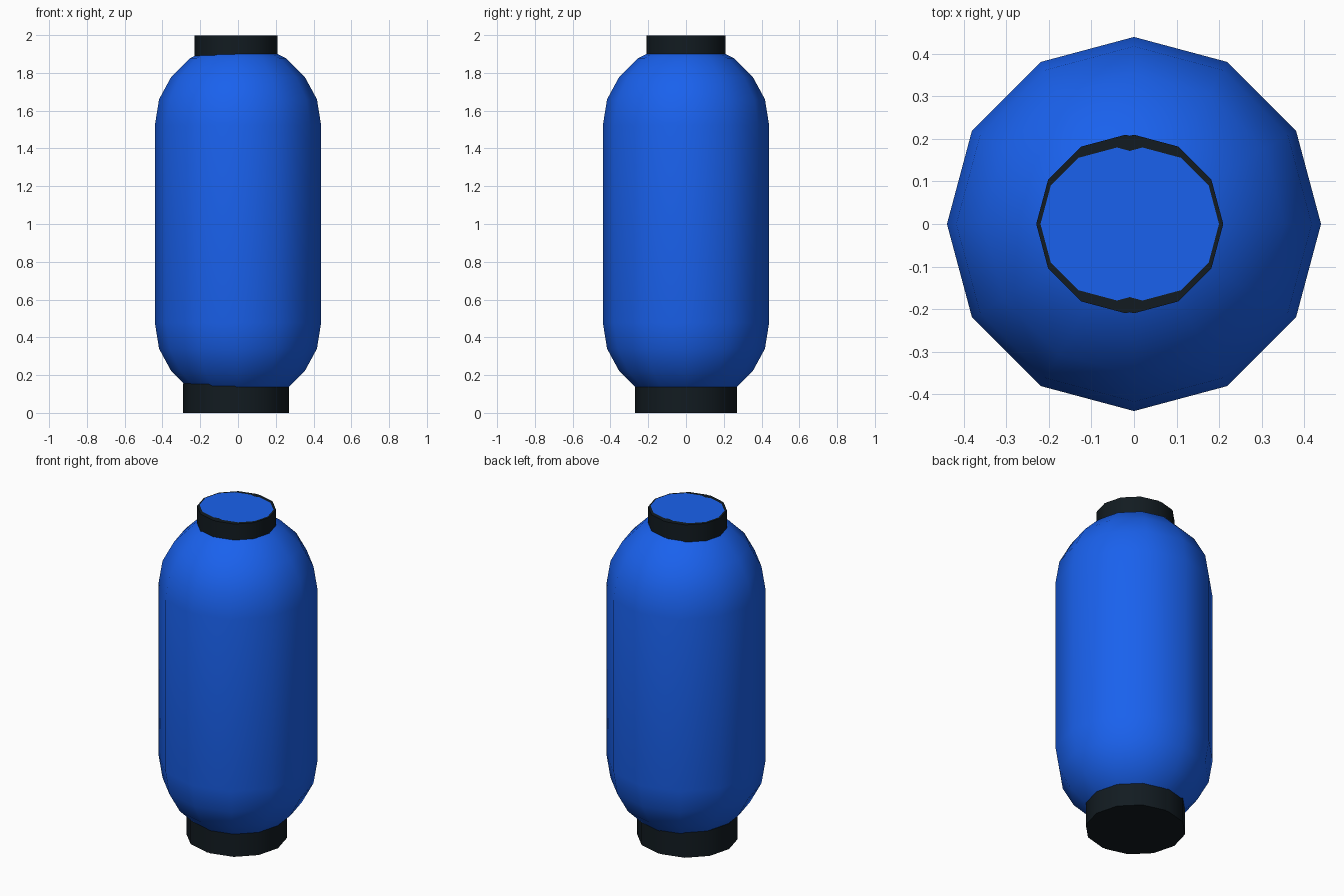
import bpy
import math

if "Cube" in bpy.data.objects:
    bpy.data.objects.remove(bpy.data.objects["Cube"])

SIDES = 12


def material(name, rgb):
    mat = bpy.data.materials.new(name)
    mat.diffuse_color = (*rgb, 1)
    mat.use_nodes = True
    mat.node_tree.nodes["Principled BSDF"].inputs["Base Color"].default_value = mat.diffuse_color
    return mat


def lathe(name, profile, mat, x=0.0):
    """Revolve (radius, z) points about a vertical axis; flat caps close the ends."""
    verts = [(x + r * math.cos(math.tau * i / SIDES), r * math.sin(math.tau * i / SIDES), z)
             for r, z in profile for i in range(SIDES)]
    faces = []
    for k in range(len(profile) - 1):
        a, b = k * SIDES, (k + 1) * SIDES
        for i in range(SIDES):
            j = (i + 1) % SIDES
            faces.append((a + i, a + j, b + j, b + i))
    last = (len(profile) - 1) * SIDES
    faces.append(tuple(range(last, last + SIDES)))
    if len(profile) > 1:
        faces.append(tuple(reversed(range(SIDES))))
    mesh = bpy.data.meshes.new(name)
    mesh.from_pydata(verts, [], faces)
    mesh.update()
    # smooth sides, crisp cap edges
    mesh.polygons.foreach_set("use_smooth", [True] * len(mesh.polygons))
    mesh.set_sharp_from_angle(angle=math.radians(40))
    mesh.materials.append(mat)
    obj = bpy.data.objects.new(name, mesh)
    bpy.context.collection.objects.link(obj)
    return obj


blue = material("blue_paper", (0.01, 0.12, 0.85))
black = material("black_rim", (0.006, 0.011, 0.015))

# Lantern body: straight barrel with domed ends, mirrored about z = 1
lower = [(0.13, 0.06), (0.254, 0.122), (0.354, 0.222), (0.418, 0.34), (0.44, 0.477)]
upper = [(r, 2 - z) for r, z in reversed(lower)]
lathe("lantern_body", lower + upper, blue)

# Each rim is doubled by a slightly shifted copy
for i, x in enumerate((0.0, -0.02)):
    lathe(f"bottom_rim_{i + 1}", [(0.27, 0.0), (0.27, 0.155)], black, x)
    lathe(f"top_rim_{i + 1}", [(0.21, 1.87), (0.21, 1.998)], black, x)

# Blue caps set into the top rims
for i, x in enumerate((0.02, -0.04)):
    lathe(f"top_cap_{i + 1}", [(0.18, 2.0)], blue, x)
